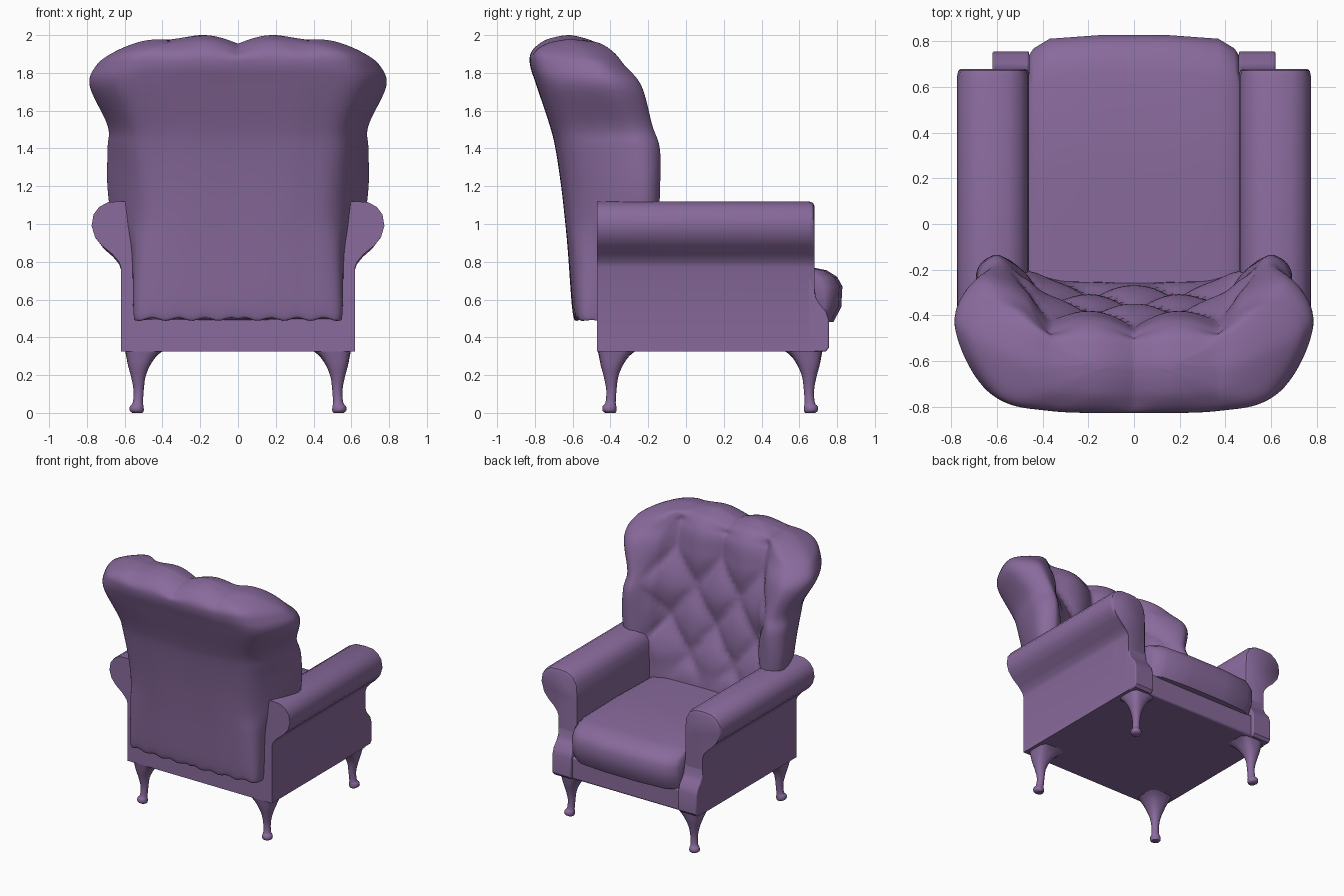
import bpy, bmesh, math

if "Cube" in bpy.data.objects:
    bpy.data.objects.remove(bpy.data.objects["Cube"])

mat = bpy.data.materials.new("purple_fabric")
mat.diffuse_color = (0.25, 0.145, 0.335, 1)
mat.use_nodes = True
mat.node_tree.nodes["Principled BSDF"].inputs["Base Color"].default_value = mat.diffuse_color


def finish(name, bm, angle=35, bevel=0):
    bmesh.ops.recalc_face_normals(bm, faces=bm.faces)
    me = bpy.data.meshes.new(name)
    bm.to_mesh(me)
    bm.free()
    ob = bpy.data.objects.new(name, me)
    bpy.context.collection.objects.link(ob)
    me.materials.append(mat)
    if bevel:
        m = ob.modifiers.new("bevel", 'BEVEL')
        m.width, m.segments, m.limit_method = bevel, 3, 'ANGLE'
        m.angle_limit = math.radians(50)
    bpy.ops.object.select_all(action='DESELECT')
    ob.select_set(True)
    bpy.context.view_layer.objects.active = ob
    bpy.ops.object.shade_smooth_by_angle(angle=math.radians(angle))
    return ob


def loft(name, rings, strip_cap=False, **kw):
    """Skin a list of closed rings and cap both ends."""
    bm = bmesh.new()
    rows = [[bm.verts.new(p) for p in r] for r in rings]
    n = len(rows[0])
    for a, b in zip(rows, rows[1:]):
        for i in range(n):
            j = (i + 1) % n
            bm.faces.new((a[i], a[j], b[j], b[i]))
    bm.faces.new(rows[0])
    top = rows[-1]
    if strip_cap:  # join back and front halves of the last ring
        h, q = n // 2, n // 4
        for k in range(-q, q):
            ids = dict.fromkeys(i % n for i in (k, k + 1, h - k - 1, h - k))
            bm.faces.new([top[i] for i in ids])
    else:
        bm.faces.new(top)
    return finish(name, bm, **kw)


def spline(pts, steps):
    """Catmull-Rom samples through points of any dimension."""
    out = []
    for i in range(len(pts) - 1):
        p0, p1, p2 = pts[max(i - 1, 0)], pts[i], pts[i + 1]
        p3 = pts[min(i + 2, len(pts) - 1)]
        for k in range(steps):
            t = k / steps
            out.append(tuple(0.5 * (2 * b + (c - a) * t + (2 * a - 5 * b + 4 * c - d) * t * t
                                    + (3 * b - a - 3 * c + d) * t ** 3)
                             for a, b, c, d in zip(p0, p1, p2, p3)))
    return out + [tuple(pts[-1])]


def ramp(v, a, b):
    t = min(max((v - a) / (b - a), 0), 1)
    return t * t * (3 - 2 * t)


# Base frame
loft("base", [[(x, -0.47, .325), (x, 0.735, .325), (x, 0.735, .495), (x, -0.47, .495)]
              for x in (-0.6, 0.6)], bevel=0.015)
loft("rear_panel", [[(x, -0.47, 0.325), (x, -0.40, 0.325), (x, -0.40, 0.9), (x, -0.47, 0.9)]
                    for x in (-0.55, 0.55)])

# Rolled arms and their stepped fronts
arm = [(.46, .325), (.62, .325), (.62, .77), (.63, .80), (.665, .84), (.72, .885), (.757, .93),
       (.775, .99), (.765, 1.05), (.735, 1.09), (.69, 1.115), (.62, 1.12), (.55, 1.115),
       (.50, 1.09), (.467, 1.03), (.46, .93)]
step = [(.5, .325), (.74, .325), (.757, .345), (.757, .49), (.742, .535), (.705, .58),
        (.688, .61), (.681, .66), (.665, .72), (.5, .75)]
for s, side in ((-1, "left"), (1, "right")):
    rings = [[(s * x, y, z) for x, z in arm] for y in (-0.47, 0.65)]
    for y, fx, fz in ((.672, .97, .99), (.68, .9, .97)):
        rings.append([(s * (.615 + (x - .615) * fx), y, .325 + (z - .325) * fz) for x, z in arm])
    loft(side + "_arm", rings)
    loft(side + "_arm_front", [[(s * x, y, z) for y, z in step] for x in (.46, .62)], bevel=0.008)

# Seat cushion, bulging at the front
cush = [(-.32, .49), (.74, .48), (.78, .48), (.822, .56), (.828, .67), (.80, .72), (.745, .755),
        (.66, .772), (.2, .78), (-.32, .765)]
rings = []
for x, front, puff in ((-.46, .74, .88), (-.44, .77, .95), (-.37, .812, .99), (-.15, .828, 1),
                       (.15, .828, 1), (.37, .812, .99), (.44, .77, .95), (.46, .74, .88)):
    rings.append([(x, y - (.828 - front) * ramp(y, .4, .78), .62 + (z - .62) * puff)
                  for y, z in cush])
loft("seat_cushion", rings, angle=50)

# Tufted winged back: z, rear corner x, rear y, half width, widest y, tip x, tip y, inner x, inner y
levels = [
    (0.50, .52, -.575, .53, -.40, .51, -.25, .40, -.27),
    (0.53, .535, -.60, .54, -.40, .52, -.24, .41, -.255),
    (0.85, .53, -.625, .57, -.33, .54, -.19, .42, -.26),
    (1.02, .53, -.64, .66, -.26, .59, -.15, .46, -.285),
    (1.20, .545, -.66, .69, -.25, .61, -.138, .48, -.32),
    (1.40, .57, -.69, .69, -.27, .61, -.14, .48, -.345),
    (1.52, .58, -.72, .69, -.33, .61, -.18, .47, -.365),
    (1.73, .65, -.79, .785, -.42, .67, -.24, .48, -.395),
    (1.84, .62, -.825, .75, -.47, .62, -.33, .46, -.41),
    (1.91, .56, -.82, .66, -.53, .55, -.39, .42, -.44),
    (1.965, .42, -.765, .52, -.59, .45, -.47, .36, -.49),
    (1.99, .30, -.70, .38, -.62, .32, -.56, .25, -.56),
    (2.0, .15, -.64, .22, -.62, .18, -.61, .12, -.61)]
PX, PZ = 0.37, 0.5
rings = []
for z, xr, yr, w, ys, xt, yw, xi, yi in spline(levels, 6):
    ctrl = [(0, yr), (xr * .6, yr + .008), (xr, yr + (ys - yr) * .22), (w, ys),
            (xt, yw), (xi, yw + (yi - yw) * .35), (xi * .72, yi + (yw - yi) * .15), (0, yi)]
    half = []
    for i, (x, y) in enumerate(spline(ctrl, 12)[::1]):
        a, b = x / PX, (z - 1.72) / PZ
        pleat = abs(math.sin(math.pi * a))
        diamond = math.sqrt(abs(math.sin(math.pi * (a + b)) * math.sin(math.pi * (a - b))))
        mix = ramp(z, 1.66, 1.76)
        dent = 1 - (pleat * mix + diamond * (1 - mix))
        inner = ramp(i, 50, 65) * ramp(z, 0.75, 0.95) * (1 - ramp(z, 1.9, 2.0))
        y -= 0.06 * dent * inner
        dz = -0.045 * (1 - pleat) * ramp(z, 1.84, 1.98) * (1 - 0.75 * ramp(x, .1, .45))
        dz += 0.008 * math.sin(x * 45) * (1 - ramp(z, 0.5, 0.56))
        half.append((x, y, z + dz))
    rings.append(half + [(-x, y, q) for x, y, q in half[-2:0:-1]])
loft("tufted_back", rings, strip_cap=True, angle=60)

# Cabriole legs: z, outward shift, radius, squareness
leg = [(0, .002, .027, 0), (.012, .006, .037, 0), (.035, .006, .036, 0), (.055, 0, .027, 0),
       (.12, -.004, .027, 0), (.19, -.002, .038, .2), (.25, -.006, .058, .5),
       (.30, -.018, .08, .8), (.33, -.034, .102, 1)]
for sx, nx in ((-1, "left"), (1, "right")):
    for sy, ny in ((-1, "rear"), (1, "front")):
        rings = []
        for z, off, r, sq in spline(leg, 3):
            ring = []
            for k in range(20):
                c, s = math.cos(k * math.pi / 10), math.sin(k * math.pi / 10)
                m = r * (1 + sq * .8 * (1 / max(abs(c), abs(s)) - 1))
                ring.append((sx * (.53 + off) + m * c, .128 + sy * (.527 + off) + m * s, max(z, 0)))
            rings.append(ring)
        loft(f"{nx}_{ny}_leg", rings, angle=50)
